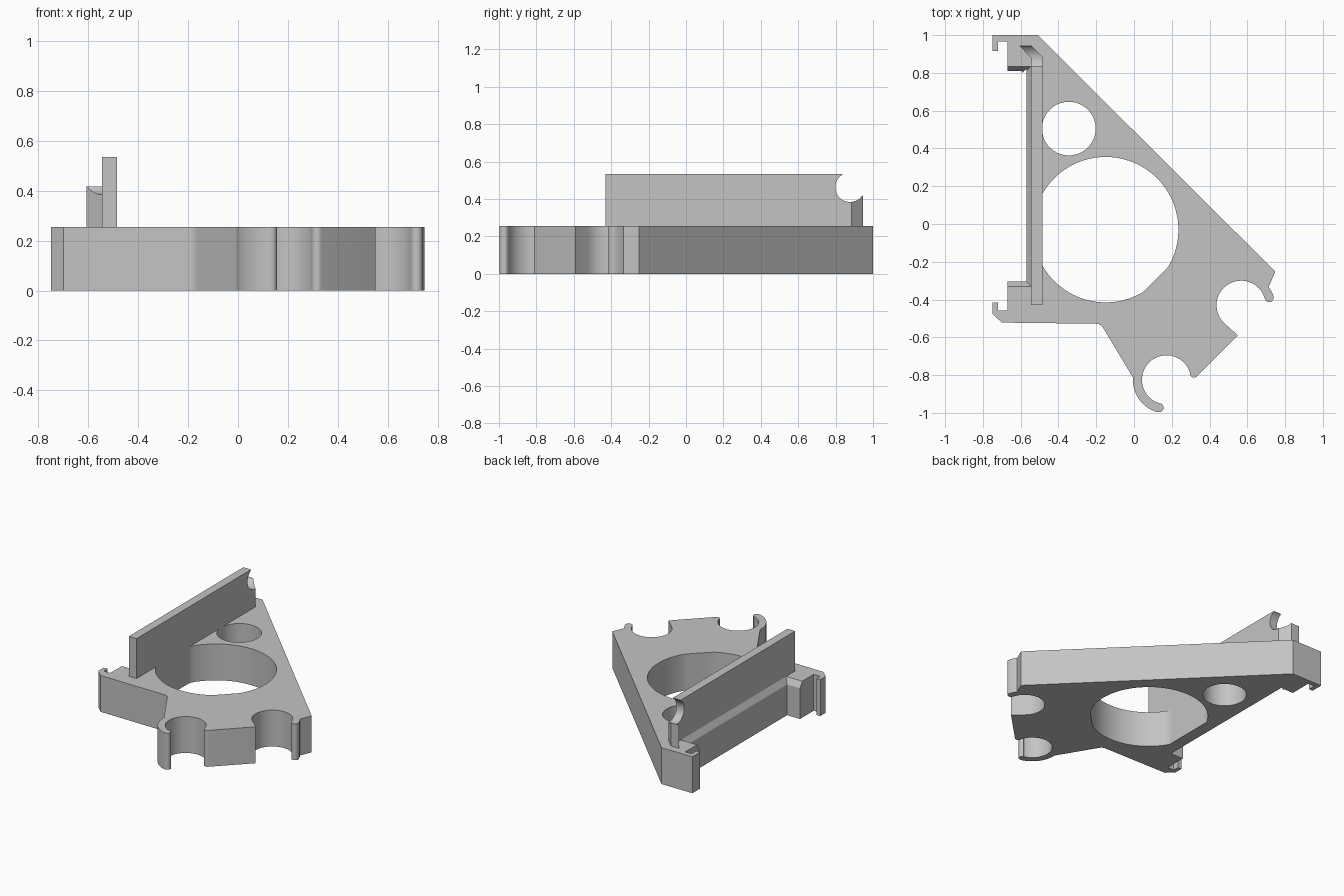
import bpy, bmesh
from math import sin, cos, radians

if "Cube" in bpy.data.objects:
    bpy.data.objects.remove(bpy.data.objects["Cube"])

H = 0.255          # plate height
WALL_X = -0.485    # inner face of the upright wall

grey = bpy.data.materials.new("grey plastic")
grey.use_nodes = True
grey.diffuse_color = (0.55, 0.55, 0.55, 1)
grey.node_tree.nodes["Principled BSDF"].inputs["Base Color"].default_value = grey.diffuse_color


def arc(cx, cy, r, start, end, n=24):
    angles = [radians(start + (end - start) * i / n) for i in range(n + 1)]
    return [(cx + r * cos(a), cy + r * sin(a)) for a in angles]


def loft(name, lower, upper):
    """Closed solid between two matching loops of 3D points."""
    bm = bmesh.new()
    a = [bm.verts.new(p) for p in lower]
    b = [bm.verts.new(p) for p in upper]
    bm.faces.new(a)
    bm.faces.new(b)
    for i in range(len(a)):
        j = (i + 1) % len(a)
        bm.faces.new((a[i], a[j], b[j], b[i]))
    bmesh.ops.recalc_face_normals(bm, faces=bm.faces)
    mesh = bpy.data.meshes.new(name)
    bm.to_mesh(mesh)
    bm.free()
    mesh.materials.append(grey)
    ob = bpy.data.objects.new(name, mesh)
    bpy.context.collection.objects.link(ob)
    return ob


def prism(name, points, z0, z1):
    return loft(name, [(x, y, z0) for x, y in points], [(x, y, z1) for x, y in points])


def cut(ob, cutter):
    mod = ob.modifiers.new("cut", "BOOLEAN")
    mod.operation = "DIFFERENCE"
    mod.solver = "EXACT"
    mod.object = cutter
    bpy.context.view_layer.objects.active = ob
    bpy.ops.object.modifier_apply(modifier=mod.name)
    bpy.data.objects.remove(cutter)


def smooth(ob):
    bpy.ops.object.select_all(action="DESELECT")
    ob.select_set(True)
    bpy.context.view_layer.objects.active = ob
    bpy.ops.object.shade_smooth_by_angle(angle=radians(30))


# Plate outline, clockwise from the back corner
outline = [(-0.75, 1), (-0.51, 1), (0.748, -0.252), (0.713, -0.333)]
# Side clip: curved finger, then round socket
outline += [(0.73, -0.36)] + arc(0.716, -0.39, 0.024, 15, -160, 10)
outline += arc(0.567, -0.43, 0.13, 18, 225)
outline += [(0.55, -0.59)]
# Front clip: short lip, round socket, long curved finger
outline += arc(0.318, -0.79, 0.023, -45, -175, 8)
outline += arc(0.172, -0.825, 0.13, 15, 255, 30)
outline += arc(0.133, -0.972, 0.024, 70, -95, 10)
outline += arc(0.172, -0.825, 0.178, 253, 176, 14)
# Front edge and left hook
outline += arc(-0.2, -0.57, 0.042, 28, 90, 6)
outline += [(-0.70, -0.522), (-0.75, -0.475), (-0.75, -0.415), (-0.72, -0.415),
            (-0.72, -0.457), (-0.67, -0.457), (-0.67, -0.305), (-0.57, -0.305)]
# Slot and back hook
outline += [(-0.57, 0.82), (-0.59, 0.80), (-0.595, 0.81), (-0.67, 0.81),
            (-0.67, 0.965), (-0.72, 0.965), (-0.72, 0.915), (-0.75, 0.915)]
plate = prism("plate", outline, 0, H)

# Large hole, flattened beside the wall and towards the clips
large = []
for x, y in arc(-0.15, -0.03, 0.385, 0, 360, 96)[:-1]:
    over = max(0, x - y - 0.41) / 2
    large.append((max(x - over, WALL_X), y + over))
clean = [p for i, p in enumerate(large) if p != large[i - 1]]
cut(plate, prism("large_hole", clean, -0.1, H + 0.1))
cut(plate, prism("small_hole", arc(-0.345, 0.505, 0.142, 0, 360, 64)[:-1], -0.1, H + 0.1))

# Chamfer round the top of the slot
def slot_loop(grow, z):
    x, y0, y1 = -0.57 + grow, -0.305 - grow, 0.81 + grow
    return [(-0.9, y0, z), (x, y0, z), (x, y1, z), (-0.9, y1, z)]

cut(plate, loft("slot_chamfer", slot_loop(0, H - 0.04), slot_loop(0.03, H + 0.008)))
smooth(plate)

# Upright wall with an angled end
wall_plan = [(-0.545, -0.43), (WALL_X, -0.43), (WALL_X, 0.885), (-0.545, 0.945),
             (-0.608, 0.945), (-0.545, 0.88)]
wall = prism("upright_wall", wall_plan, H - 0.003, 0.535)

# Round notch, open upwards and to the back
notch = arc(0.877, 0.463, 0.079, 120, 325, 30) + [(1.1, 0.41), (1.1, 0.7), (0.815, 0.7)]
cut(wall, loft("notch", [(-0.8, y, z) for y, z in notch], [(-0.3, y, z) for y, z in notch]))
smooth(wall)
